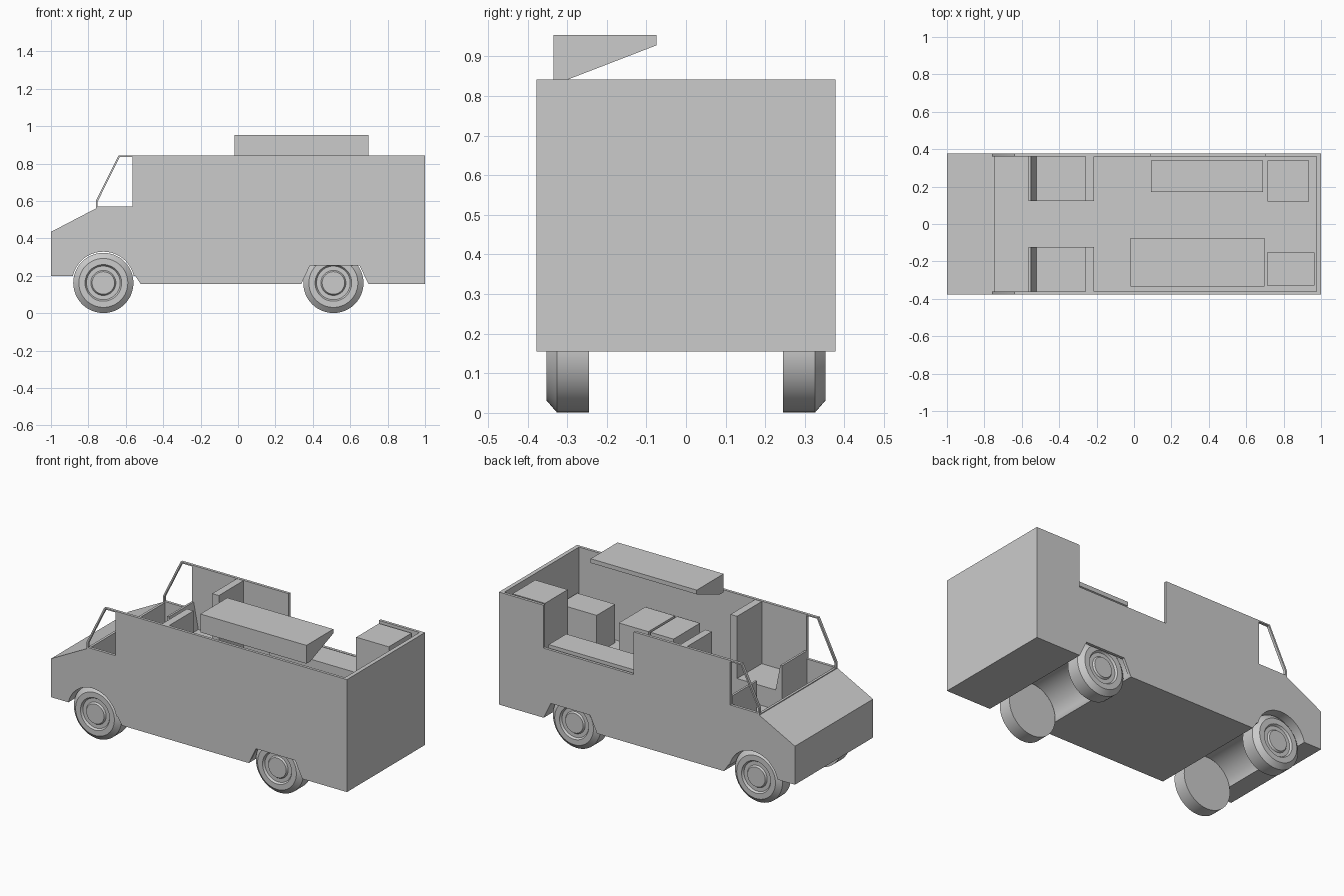
import bpy, bmesh, math

if "Cube" in bpy.data.objects:
    bpy.data.objects.remove(bpy.data.objects["Cube"])


def prism(name, pts, a, b, axis='Y'):
    """Extrude a closed profile: (x, z) along Y, or (y, z) along X."""
    bm = bmesh.new()

    def place(p, t):
        return (p[0], t, p[1]) if axis == 'Y' else (t, p[0], p[1])
    lo = [bm.verts.new(place(p, a)) for p in pts]
    hi = [bm.verts.new(place(p, b)) for p in pts]
    bm.faces.new(lo)
    bm.faces.new(hi)
    n = len(pts)
    for i in range(n):
        j = (i + 1) % n
        bm.faces.new((lo[i], lo[j], hi[j], hi[i]))
    bmesh.ops.recalc_face_normals(bm, faces=bm.faces)
    me = bpy.data.meshes.new(name)
    bm.to_mesh(me)
    bm.free()
    ob = bpy.data.objects.new(name, me)
    bpy.context.collection.objects.link(ob)
    return ob


def box(name, x0, x1, y0, y1, z0, z1):
    return prism(name, [(x0, z0), (x1, z0), (x1, z1), (x0, z1)], y0, y1)


def circle(cx, cz, r, n=48):
    return [(cx + r * math.cos(2 * math.pi * i / n), cz + r * math.sin(2 * math.pi * i / n))
            for i in range(n)]


def cut(target, cutter):
    cutter.hide_render = True
    m = target.modifiers.new('cut', 'BOOLEAN')
    m.operation = 'DIFFERENCE'
    m.solver = 'EXACT'
    m.object = cutter
    bpy.context.view_layer.objects.active = target
    bpy.ops.object.modifier_apply(modifier=m.name)
    bpy.data.objects.remove(cutter, do_unlink=True)


def smooth(ob):
    bpy.ops.object.select_all(action='DESELECT')
    ob.select_set(True)
    bpy.context.view_layer.objects.active = ob
    bpy.ops.object.shade_smooth_by_angle(angle=math.radians(30))


W, WALL, FLOOR = 0.377, 0.36, 0.34
FRONT_X, REAR_X, AXLE_Z = -0.72, 0.51, 0.162

# Van shell: side profile, hollowed from above
body = prism('van_body', [(-1, 0.2), (-1, 0.435), (-0.76, 0.56), (-0.76, 0.6), (-0.64, 0.842),
                          (1, 0.842), (1, 0.155), (-0.52, 0.155), (-0.55, 0.2)], -W, W)
cut(body, prism('interior', [(-0.745, FLOOR), (0.975, FLOOR), (0.975, 1), (-0.85, 1),
                             (-0.85, 0.565), (-0.745, 0.565)], -WALL, WALL))
# Cab side windows and serving hatch
cut(body, prism('cab_windows', [(-0.75, 0.57), (-0.563, 0.57), (-0.563, 0.834), (-0.633, 0.834),
                                (-0.75, 0.598)], -0.5, 0.5))
cut(body, box('hatch', 0.09, 0.70, 0.3, 0.5, 0.58, 1))
# Wheel arches
cut(body, prism('front_arch', circle(FRONT_X, AXLE_Z, 0.167), -0.5, 0.5))
cut(body, prism('rear_arch', [(0.335, 0.15), (0.385, 0.255), (0.65, 0.255), (0.70, 0.15),
                              (0.70, 0.1), (0.335, 0.1)], -0.5, 0.5))
cut(body, prism('rear_well', circle(REAR_X, AXLE_Z, 0.168), -WALL, WALL))
smooth(body)

# Wheels: lathed (radius, y) section
SECTION = [(0, 0.245), (0.161, 0.245), (0.161, 0.326), (0.131, 0.352), (0.098, 0.352),
           (0.090, 0.340), (0.067, 0.340), (0.060, 0.350), (0, 0.350)]


def wheel(name, x, side):
    n = 48
    bm = bmesh.new()
    rings = []
    for r, y in SECTION:
        if r == 0:
            rings.append([bm.verts.new((x, side * y, AXLE_Z))] * n)
        else:
            rings.append([bm.verts.new((px, side * y, pz)) for px, pz in circle(x, AXLE_Z, r, n)])
    for p, q in zip(rings, rings[1:]):
        for i in range(n):
            j = (i + 1) % n
            bm.faces.new(list(dict.fromkeys((p[i], p[j], q[j], q[i]))))
    bmesh.ops.recalc_face_normals(bm, faces=bm.faces)
    me = bpy.data.meshes.new(name)
    bm.to_mesh(me)
    bm.free()
    ob = bpy.data.objects.new(name, me)
    bpy.context.collection.objects.link(ob)
    smooth(ob)


for side, label in ((-1, 'right'), (1, 'left')):
    wheel('front_wheel_' + label, FRONT_X, side)
    wheel('rear_wheel_' + label, REAR_X, side)
    # Cab seat and partition behind it
    y0, y1 = sorted((side * 0.122, side * WALL))
    prism('seat_' + label, [(-0.565, FLOOR), (-0.565, 0.62), (-0.552, 0.62), (-0.52, 0.46),
                            (-0.26, 0.46), (-0.26, FLOOR)], y0, y1)
    box('partition_' + label, -0.26, -0.215, y0, y1, FLOOR, 0.84)

# Kitchen units
box('serving_counter', 0.09, 0.69, 0.17, 0.34, FLOOR, 0.59)
box('fridge', 0.715, 0.935, 0.12, 0.34, FLOOR, 0.835)
box('rear_cabinet', 0.71, 0.965, -0.33, -0.152, FLOOR, 0.575)
box('stove', 0.31, 0.51, -0.335, -0.08, FLOOR, 0.61)
box('fryer', 0.14, 0.295, -0.335, -0.08, FLOOR, 0.61)

# Extractor hood
prism('extractor_hood', [(-0.335, 0.842), (-0.335, 0.954), (-0.075, 0.954), (-0.075, 0.928),
                         (-0.298, 0.842)], -0.02, 0.697, 'X')
